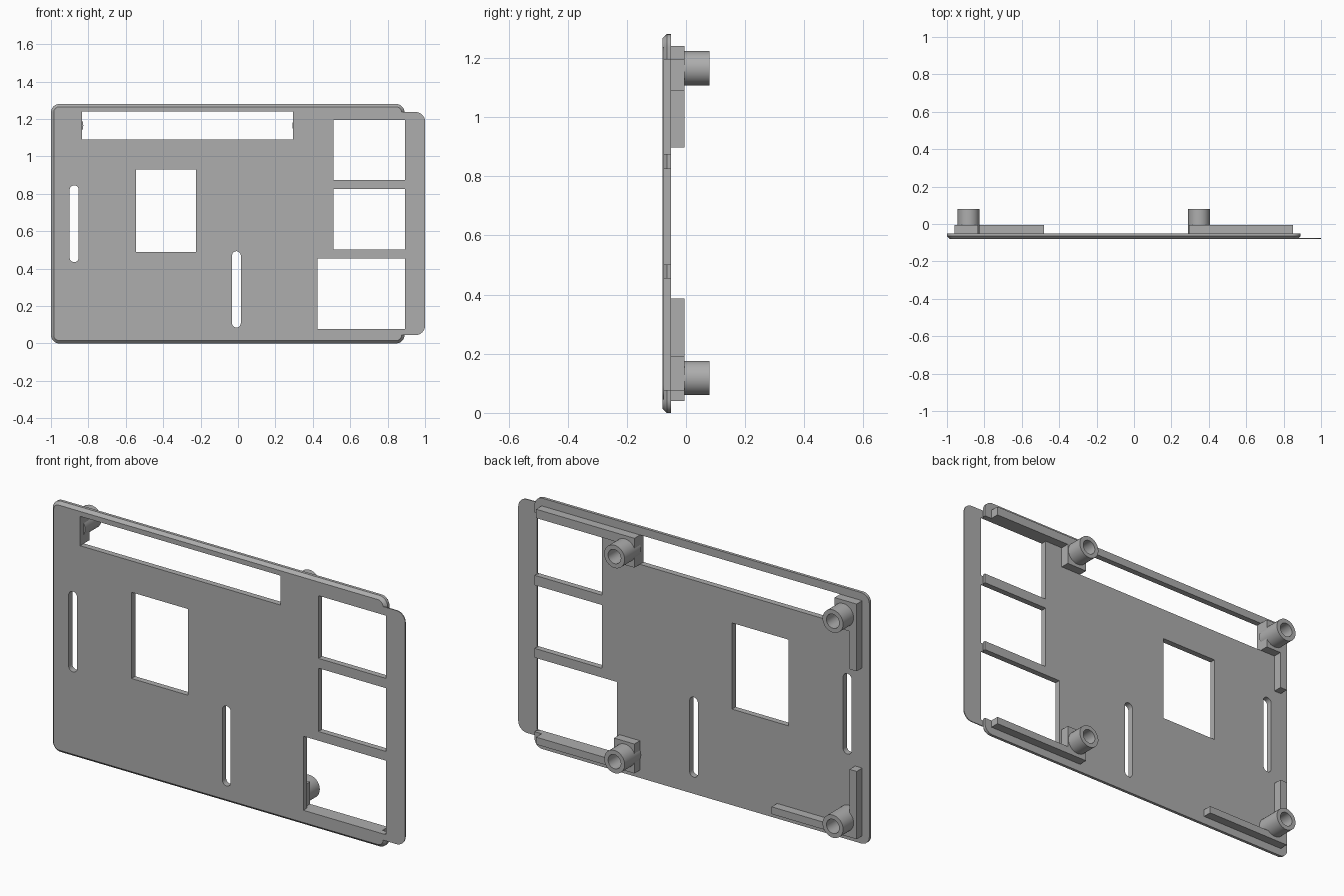
import bpy, bmesh
from math import cos, sin, pi

if "Cube" in bpy.data.objects:
    bpy.data.objects.remove(bpy.data.objects["Cube"])

grey = bpy.data.materials.new("plain grey")
grey.use_nodes = True
grey.diffuse_color = (0.42, 0.42, 0.42, 1)
grey.node_tree.nodes["Principled BSDF"].inputs["Base Color"].default_value = grey.diffuse_color


def finish(name, bm):
    bmesh.ops.recalc_face_normals(bm, faces=bm.faces)
    mesh = bpy.data.meshes.new(name)
    bm.to_mesh(mesh)
    bm.free()
    mesh.materials.append(grey)
    ob = bpy.data.objects.new(name, mesh)
    bpy.context.collection.objects.link(ob)
    return ob


def rounded(x0, x1, z0, z1, r, steps=8, square_left=False):
    """Outline of a rectangle with rounded corners, in x and z."""
    pts = []
    for i, (sx, sz) in enumerate([(1, 1), (-1, 1), (-1, -1), (1, -1)]):
        if r == 0 or (square_left and sx < 0):
            pts.append((x1 if sx > 0 else x0, z1 if sz > 0 else z0))
            continue
        cx = x1 - r if sx > 0 else x0 + r
        cz = z1 - r if sz > 0 else z0 + r
        for k in range(steps + 1):
            a = (i + k / steps) * pi / 2
            pts.append((cx + r * cos(a), cz + r * sin(a)))
    return pts


def loft(bm, rings):
    """Skin a list of (outline, y) rings and cap both ends."""
    loops = [[bm.verts.new((x, y, z)) for x, z in pts] for pts, y in rings]
    for a, b in zip(loops, loops[1:]):
        for i in range(len(a)):
            j = (i + 1) % len(a)
            bm.faces.new((a[i], a[j], b[j], b[i]))
    bm.faces.new(loops[0])
    bm.faces.new(loops[-1])


def slab(bm, x0, x1, z0, z1, y0, y1, r=0, **kw):
    pts = rounded(x0, x1, z0, z1, r, **kw)
    loft(bm, [(pts, y0), (pts, y1)])


def smooth(ob):
    bpy.ops.object.select_all(action="DESELECT")
    ob.select_set(True)
    bpy.context.view_layer.objects.active = ob
    bpy.ops.object.shade_smooth_by_angle(angle=0.5)


FRONT, BACK, RIB = -0.08, -0.05, -0.005

# Window and slot cutter: x0, x1, z0, z1, corner radius
bm = bmesh.new()
for x0, x1, z0, z1, r in [
    (-0.835, 0.295, 1.09, 1.24, 0),
    (-0.545, -0.225, 0.49, 0.93, 0),
    (0.51, 0.893, 0.875, 1.195, 0),
    (0.51, 0.893, 0.502, 0.825, 0),
    (0.425, 0.893, 0.077, 0.455, 0),
    (-0.9, -0.852, 0.435, 0.845, 0.0235),
    (-0.032, 0.015, 0.085, 0.493, 0.0235),
]:
    slab(bm, x0, x1, z0, z1, -0.2, 0.2, r)
cutter = finish("opening_cutter", bm)
cutter.hide_render = True
cutter.hide_viewport = True
cutter.display_type = "WIRE"

# Main plate with a chamfered front edge
bm = bmesh.new()
c = 0.015
outer = rounded(-1, 0.89, 0, 1.28, 0.045)
inner = rounded(-1 + c, 0.89 - c, c, 1.28 - c, 0.045 - c)
loft(bm, [(inner, FRONT), (outer, FRONT + c), (outer, BACK)])
plate = finish("panel_plate", bm)

# Thin side tab
bm = bmesh.new()
slab(bm, 0.873, 1.0, 0.045, 1.237, FRONT, FRONT + 0.005, 0.05, square_left=True)
tab = finish("side_tab", bm)

for ob in (plate, tab):
    mod = ob.modifiers.new("openings", "BOOLEAN")
    mod.operation = "DIFFERENCE"
    mod.solver = "EXACT"
    mod.object = cutter
    smooth(ob)

# Ribs and corner blocks on the back
for name, x0, x1, z0, z1 in [
    ("top_rib", 0.41, 0.85, 1.195, 1.24),
    ("top_block", 0.295, 0.41, 1.09, 1.24),
    ("bottom_rib", 0.41, 0.85, 0.04, 0.077),
    ("bottom_block", 0.295, 0.41, 0.04, 0.19),
    ("corner_block", -0.92, -0.835, 1.09, 1.24),
    ("upper_side_rib", -0.96, -0.92, 0.897, 1.24),
    ("lower_side_rib", -0.96, -0.92, 0.04, 0.386),
    ("lower_corner_rib", -0.92, -0.48, 0.04, 0.077),
]:
    bm = bmesh.new()
    slab(bm, x0, x1, z0, z1, BACK - 0.002, RIB)
    finish(name, bm)


# Hollow screw posts
def circle(cx, cz, r, n=32):
    return [(cx + r * cos(2 * pi * i / n), cz + r * sin(2 * pi * i / n)) for i in range(n)]


for side, cx in (("right", -0.885), ("left", 0.348)):
    for level, cz in (("upper", 1.165), ("lower", 0.118)):
        bm = bmesh.new()
        wall, bore = circle(cx, cz, 0.058), circle(cx, cz, 0.036)
        loft(bm, [(wall, BACK - 0.002), (wall, 0.08), (bore, 0.08), (bore, 0.0)])
        smooth(finish(f"{level}_{side}_post", bm))
